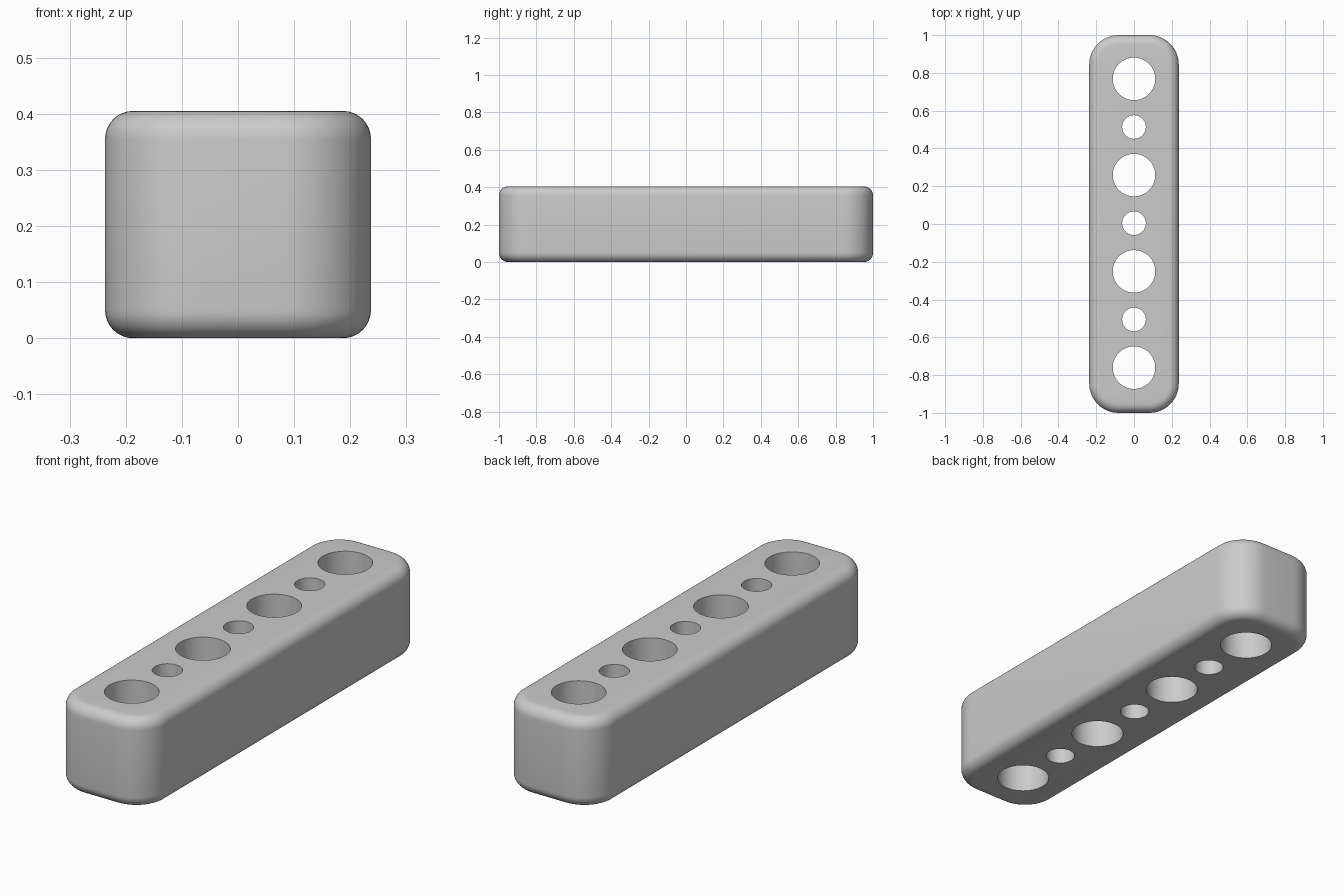
import bpy
import bmesh
from math import cos, sin, pi

cube = bpy.data.objects.get("Cube")
if cube:
    bpy.data.objects.remove(cube, do_unlink=True)

HALF_X, HALF_Y, HEIGHT = 0.237, 1.0, 0.405
CORNER, EDGE = 0.155, 0.05
STEPS, EDGE_STEPS = 12, 8

grey = bpy.data.materials.new("plain_grey")
grey.use_nodes = True
grey.diffuse_color = (0.6, 0.6, 0.6, 1)
grey.node_tree.nodes["Principled BSDF"].inputs["Base Color"].default_value = grey.diffuse_color


def make_object(name, bm):
    mesh = bpy.data.meshes.new(name)
    bmesh.ops.recalc_face_normals(bm, faces=bm.faces)
    bm.to_mesh(mesh)
    bm.free()
    mesh.materials.append(grey)
    obj = bpy.data.objects.new(name, mesh)
    bpy.context.collection.objects.link(obj)
    return obj


def outline(bm, inset, z):
    """Ring of vertices around a rounded rectangle."""
    radius = CORNER - inset
    ring = []
    for quarter, (sx, sy) in enumerate([(1, 1), (-1, 1), (-1, -1), (1, -1)]):
        for i in range(STEPS + 1):
            a = (quarter + i / STEPS) * pi / 2
            ring.append(bm.verts.new((sx * (HALF_X - CORNER) + radius * cos(a),
                                      sy * (HALF_Y - CORNER) + radius * sin(a), z)))
    return ring


# Bar body: rounded outline lofted through the rounded lower and upper edges
levels = []
for i in range(EDGE_STEPS + 1):
    a = i / EDGE_STEPS * pi / 2
    levels.append((EDGE * (1 - sin(a)), EDGE * (1 - cos(a))))
levels += [(inset, HEIGHT - z) for inset, z in reversed(levels)]

bm = bmesh.new()
rings = [outline(bm, inset, z) for inset, z in levels]
for low, high in zip(rings, rings[1:]):
    for i in range(len(low)):
        j = (i + 1) % len(low)
        bm.faces.new((low[i], low[j], high[j], high[i]))
bm.faces.new(rings[0])
bm.faces.new(rings[-1])
bar = make_object("drilled_bar", bm)

# Alternating large and small through holes
bm = bmesh.new()
for i in range(7):
    radius = 0.0625 if i % 2 else 0.1125
    hole = bmesh.ops.create_cone(bm, cap_ends=True, segments=64, radius1=radius,
                                 radius2=radius, depth=1)
    bmesh.ops.translate(bm, verts=hole["verts"],
                        vec=(0, 0.004 + (3 - i) * 0.2548, HEIGHT / 2))
cutter = make_object("hole_cutter", bm)
cutter.hide_render = True

cut = bar.modifiers.new("holes", "BOOLEAN")
cut.operation = "DIFFERENCE"
cut.solver = "EXACT"
cut.object = cutter

# Apply the holes, remove the cutter and shade smoothly
bpy.ops.object.select_all(action="DESELECT")
bpy.context.view_layer.objects.active = bar
bar.select_set(True)
bpy.ops.object.modifier_apply(modifier=cut.name)
bpy.data.objects.remove(cutter, do_unlink=True)
bpy.ops.object.shade_smooth_by_angle(angle=pi / 6)
